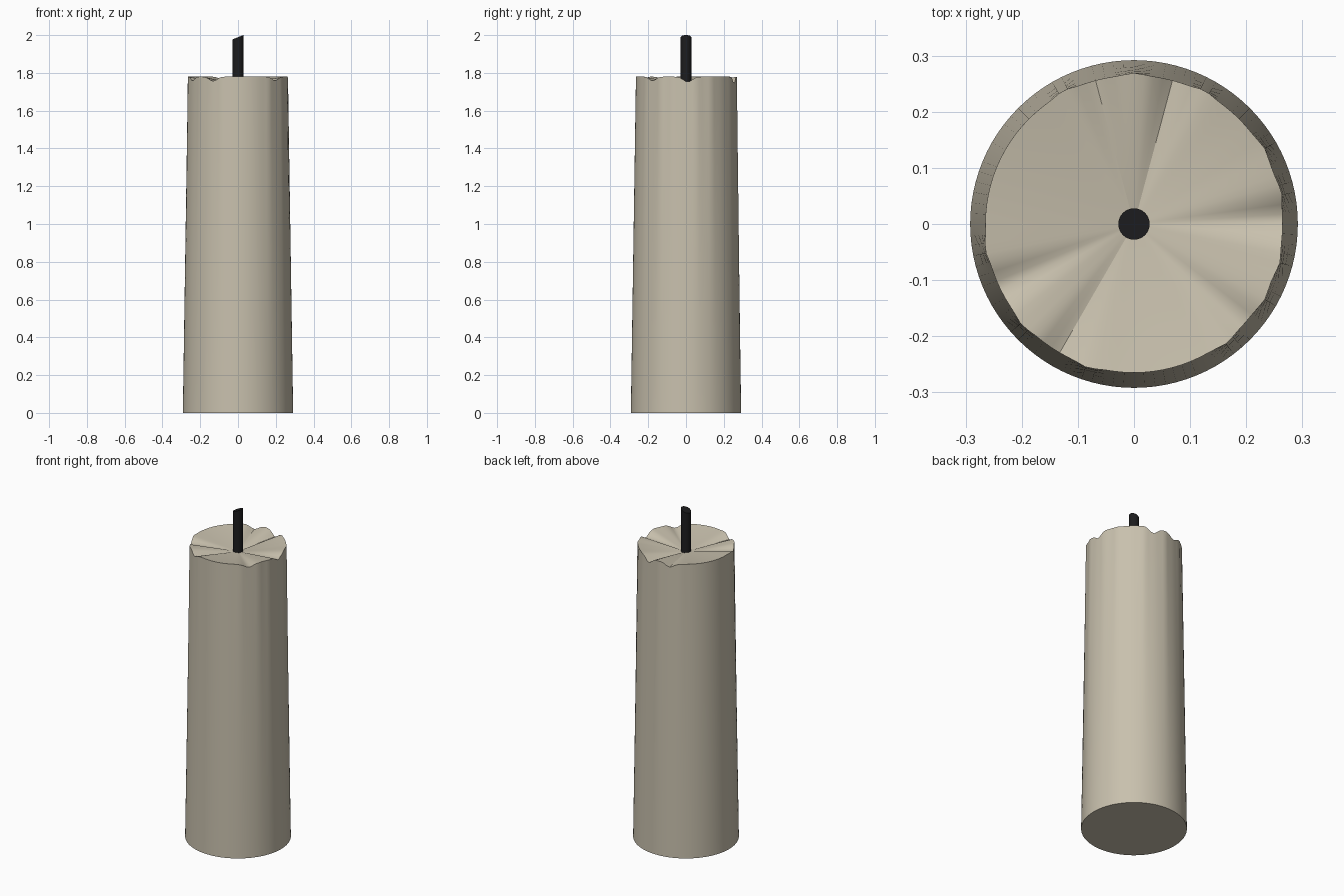
import bpy, bmesh, math

if "Cube" in bpy.data.objects:
    bpy.data.objects.remove(bpy.data.objects["Cube"])

def material(name, rgb):
    m = bpy.data.materials.new(name)
    m.diffuse_color = (*rgb, 1)
    m.use_nodes = True
    m.node_tree.nodes["Principled BSDF"].inputs["Base Color"].default_value = m.diffuse_color
    return m

wax = material("cream wax", (0.58, 0.53, 0.42))
char = material("charred black", (0.012, 0.012, 0.013))

N = 96
NOTCHES = [(2, 0.028), (74, 0.035), (105, 0.025), (205, 0.022), (240, 0.024), (318, 0.022)]
FLUTES = [12, 30, 62, 90, 118, 190, 222, 252, 308, 330, 345]

def bumps(deg, centre, width):
    d = (deg - centre + 180) % 360 - 180
    return math.exp(-(d / width) ** 2)

def finish(name, bm, mat, angle):
    bmesh.ops.recalc_face_normals(bm, faces=bm.faces)
    me = bpy.data.meshes.new(name)
    bm.to_mesh(me)
    bm.free()
    ob = bpy.data.objects.new(name, me)
    bpy.context.collection.objects.link(ob)
    me.materials.append(mat)
    bpy.ops.object.select_all(action='DESELECT')
    ob.select_set(True)
    bpy.context.view_layer.objects.active = ob
    bpy.ops.object.shade_smooth_by_angle(angle=math.radians(angle))
    return ob

def bridge(bm, a, b):
    for i in range(len(a)):
        j = (i + 1) % len(a)
        bm.faces.new((a[i], a[j], b[j], b[i]))

# Candle body: tapered wall with faint wax runs and a notched rim
bm = bmesh.new()
rings = []
for t in (0, 0.25, 0.5, 0.75, 0.9, 1):
    ring = []
    for i in range(N):
        deg = 360 * i / N
        a = math.radians(deg)
        run = sum(bumps(deg, c, 4) for c in FLUTES)
        dip = sum(h * bumps(deg, c, 7) for c, h in NOTCHES)
        r = 0.292 - 0.027 * t + 0.007 * run * t * t * (1 - 0.4 * t)
        z = t * (1.78 - dip)
        ring.append(bm.verts.new((r * math.cos(a), r * math.sin(a), z)))
    rings.append(ring)
for a, b in zip(rings, rings[1:]):
    bridge(bm, a, b)
bm.faces.new(rings[0][::-1])
# Shallow melted bowl sloping from the rim to the wick
centre = bm.verts.new((0, 0, 1.735))
for i in range(N):
    bm.faces.new((rings[-1][i], rings[-1][(i + 1) % N], centre))
finish("candle_body", bm, wax, 35)

# Wick: cylinder with a slanted cut at the tip
bm = bmesh.new()
bmesh.ops.create_cone(bm, cap_ends=True, segments=24, radius1=0.028, radius2=0.028, depth=0.29)
for v in bm.verts:
    v.co.z += 1.845
    if v.co.z > 1.9:
        v.co.z += 0.4 * (v.co.x - 0.028) + 0.01
finish("wick", bm, char, 35)
